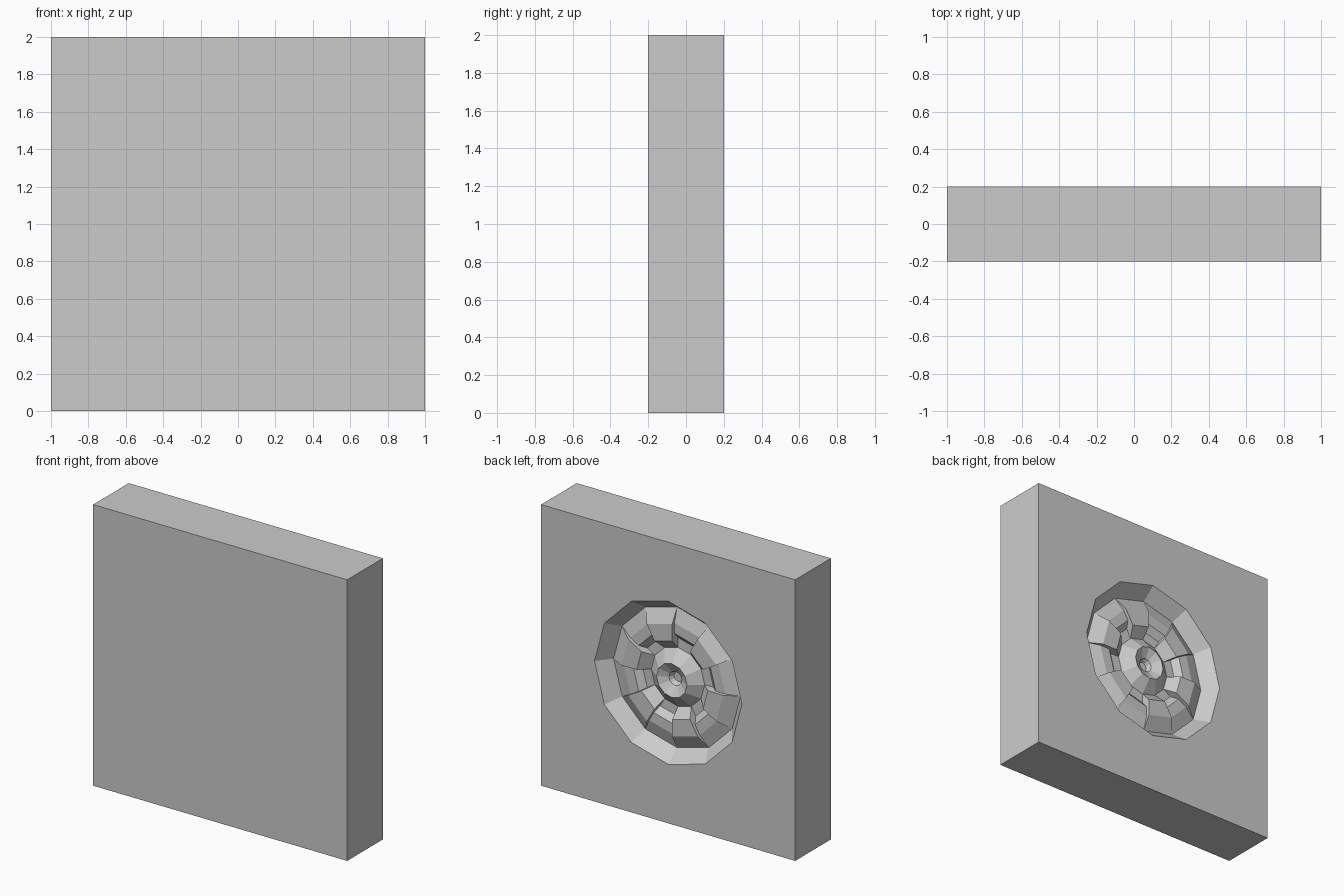
import bpy, bmesh
from math import sin, cos, pi

if "Cube" in bpy.data.objects:
    bpy.data.objects.remove(bpy.data.objects["Cube"])

SIDES = 12
HALF, BACK = 1.0, 0.2

# Radial profiles as (radius, depth below the back face)
RIM = [(0.58, 0.0), (0.50, 0.10)]
RAISED = [(0.50, 0.10), (0.40, 0.045), (0.32, 0.045), (0.28, 0.045), (0.21, 0.11)]
LOWERED = [(0.50, 0.10), (0.40, 0.07), (0.325, 0.07), (0.28, 0.11), (0.21, 0.11)]
HUB = [(0.21, 0.11), (0.12, 0.04), (0.05, 0.08), (0.035, 0.115)]

bm = bmesh.new()


def point(k, rd):
    a = 2 * pi * k / SIDES
    r, d = rd
    return bm.verts.new((-r * cos(a), BACK - d, 1 + r * sin(a)))


def strip(k, profile):
    # one angular segment of a ring, following the profile
    for p, q in zip(profile, profile[1:]):
        bm.faces.new([point(k, p), point(k + 1, p), point(k + 1, q), point(k, q)])


# Block: front and four sides, left open at the back
corners = [(-HALF, 0), (HALF, 0), (HALF, 2), (-HALF, 2)]
front = [bm.verts.new((x, -BACK, z)) for x, z in corners]
back = [bm.verts.new((x, BACK, z)) for x, z in corners]
bm.faces.new(front)
for i in range(4):
    j = (i + 1) % 4
    bm.faces.new([front[i], back[i], back[j], front[j]])

# Back face around the round recess
rim = [point(k, RIM[0]) for k in range(SIDES)]
edges = [bm.edges.get((back[i], back[(i + 1) % 4])) for i in range(4)]
edges += [bm.edges.new((rim[k], rim[(k + 1) % SIDES])) for k in range(SIDES)]
bmesh.ops.triangle_fill(bm, edges=edges, use_beauty=True, use_dissolve=False,
                        normal=(0, 1, 0))

# Recess wall, alternating ring blocks and dished hub
for k in range(SIDES):
    strip(k, RIM)
    strip(k, RAISED if k % 2 else LOWERED)
    strip(k, HUB)
    # side wall of each step between neighbouring blocks
    for i in range(len(RAISED) - 1):
        ring = [RAISED[i], RAISED[i + 1], LOWERED[i + 1], LOWERED[i]]
        ring = list(dict.fromkeys(ring))
        bm.faces.new([point(k, p) for p in ring])

# Bottom of the centre hole
bm.faces.new([point(k, HUB[-1]) for k in range(SIDES)])

bmesh.ops.remove_doubles(bm, verts=bm.verts, dist=0.0005)
bmesh.ops.recalc_face_normals(bm, faces=bm.faces)

mesh = bpy.data.meshes.new("carved_block")
bm.to_mesh(mesh)
bm.free()
block = bpy.data.objects.new("carved_block", mesh)
bpy.context.collection.objects.link(block)
